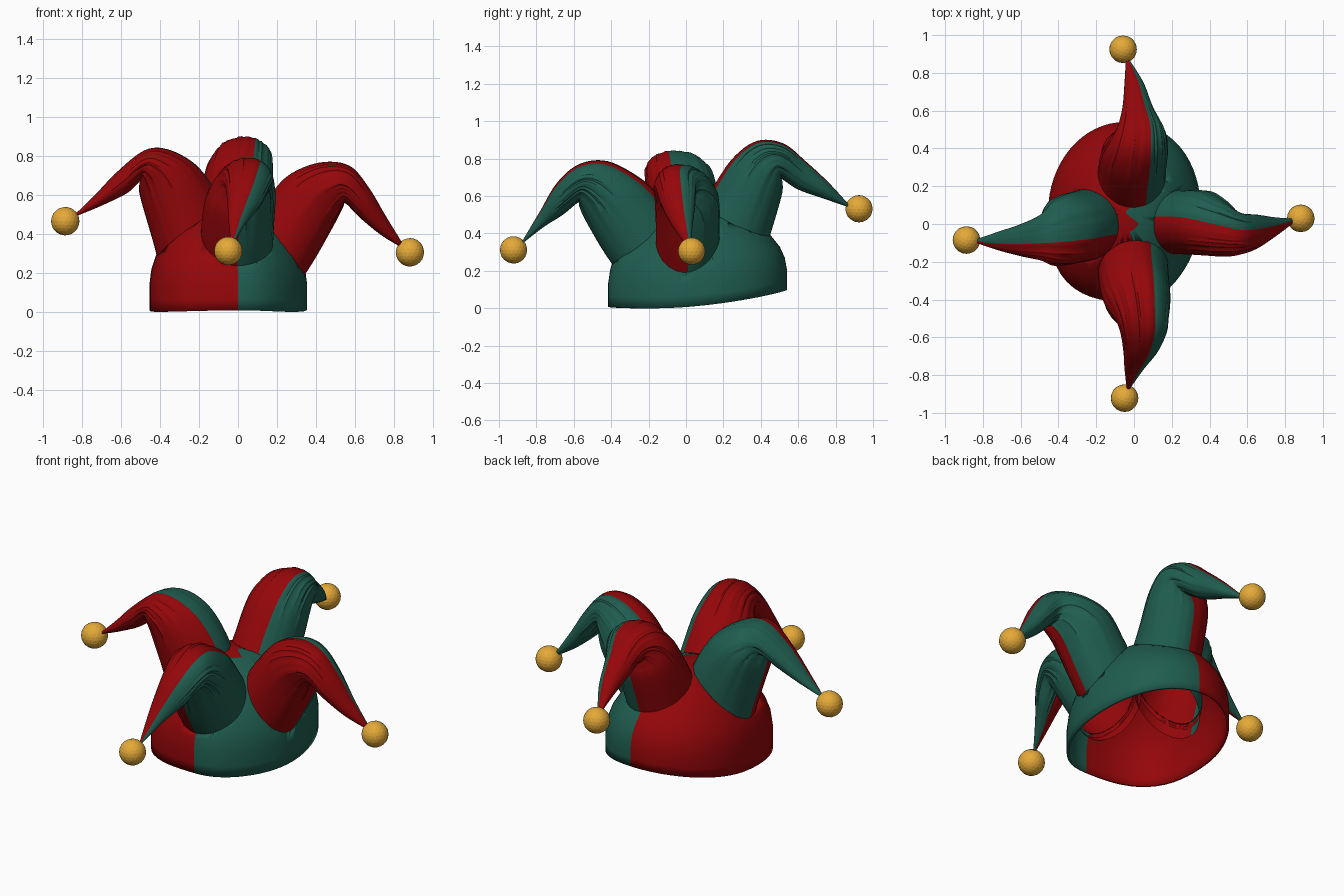
import bpy, bmesh, math, random
from mathutils import Vector

if "Cube" in bpy.data.objects:
    bpy.data.objects.remove(bpy.data.objects["Cube"])

random.seed(4)


def material(name, col):
    m = bpy.data.materials.new(name)
    m.diffuse_color = (*col, 1)
    m.use_nodes = True
    m.node_tree.nodes["Principled BSDF"].inputs["Base Color"].default_value = m.diffuse_color
    return m


RED = material("red_cloth", (0.30, 0.002, 0.003))
GREEN = material("green_cloth", (0.014, 0.11, 0.078))
GOLD = material("gold", (0.78, 0.4, 0.04))


def finish(bm, name, mats, angle=40):
    me = bpy.data.meshes.new(name)
    bmesh.ops.recalc_face_normals(bm, faces=bm.faces[:])
    bm.to_mesh(me)
    bm.free()
    for m in mats:
        me.materials.append(m)
    ob = bpy.data.objects.new(name, me)
    bpy.context.collection.objects.link(ob)
    if angle:
        bpy.ops.object.select_all(action='DESELECT')
        ob.select_set(True)
        bpy.context.view_layer.objects.active = ob
        bpy.ops.object.shade_smooth_by_angle(angle=math.radians(angle))
    return ob


def skin(bm, rings, is_red):
    # Bridge neighbouring rings and colour each strip by its column
    n = len(rings[0])
    for r0, r1 in zip(rings, rings[1:]):
        for i in range(n):
            j = (i + 1) % n
            f = bm.faces.new((r0[i], r0[j], r1[j], r1[i]))
            f.material_index = 0 if is_red(2 * math.pi * (i + 0.5) / n) else 1


def smooth_path(keys, steps):
    # Catmull-Rom interpolation of the horn sections
    k = [keys[0]] + keys + [keys[-1]]
    out = []
    for i in range(1, len(k) - 2):
        for s in range(steps):
            t = s / steps
            out.append([0.5 * (2 * b + (c - a) * t + (2 * a - 5 * b + 4 * c - d) * t * t
                               + (3 * b - a - 3 * c + d) * t ** 3)
                        for a, b, c, d in zip(k[i - 1], k[i], k[i + 1], k[i + 2])])
    out.append(list(keys[-1]))
    return out


# Cap: hollow dome with a raised back rim, fuller at the front left
bm = bmesh.new()
profile = [(1.0, 0.0), (1.0, 0.06), (1.0, 0.13), (0.975, 0.21), (0.92, 0.28), (0.83, 0.345),
           (0.72, 0.41), (0.58, 0.47), (0.42, 0.515), (0.22, 0.545), (0.02, 0.553)]
N = 64
rings = []
for r, z in profile:
    ring = []
    for i in range(N):
        a = 2 * math.pi * i / N + math.pi / 2
        u, v = math.cos(a), math.sin(a)
        rim = (0.012 + 0.045 * v + 0.04 * v * v) * (1 - z / 0.56)
        bulge = max(0, 2 * u * v) ** 2 * (0.09 if u < 0 else 0.025)
        x = -0.05 + 0.405 * r * u * (1 + bulge) + 0.05 * max(0, -v) ** 6 * r
        ring.append(bm.verts.new((x, 0.062 + 0.478 * r * v * (1 + bulge), z + rim)))
    rings.append(ring)
skin(bm, rings, lambda a: a < math.pi)
bm.faces.new(rings[-1])
cap = finish(bm, "cap", [RED, GREEN])
# Keep the colour seam on x = 0
for p in cap.data.polygons:
    p.material_index = 0 if p.center.x < -0.01 else 1
sol = cap.modifiers.new("thickness", 'SOLIDIFY')
sol.thickness = 0.015
sol.offset = -1


def horn(name, out, lat, keys, bell, split):
    # Section: underside (s, z), upper side (s, z), sideways centre, half width
    out, lat, up = Vector(out), Vector(lat), Vector((0, 0, 1))
    cols = 72
    folds = [random.uniform(-1, 1) for _ in range(cols)]
    secs = smooth_path(keys, 6)

    def section(mesh, q, scale, shift=Vector()):
        a_s, a_z, b_s, b_z, c, w = secs[q]
        a, b = out * a_s + up * a_z, out * b_s + up * b_z
        mid, half = (a + b) / 2 + lat * c + shift, (b - a) / 2
        amp = 0.03 * math.sin(math.pi * q / (len(secs) - 1)) ** 2
        ring = []
        for i in range(cols):
            t = 2 * math.pi * i / cols
            k = scale * (1 + amp * folds[i])
            ring.append(mesh.verts.new(mid + (half * math.cos(t) + lat * w * math.sin(t)) * k))
        return ring

    bm = bmesh.new()
    rings = [section(bm, q, 1) for q in range(len(secs))]
    skin(bm, rings, lambda t: t > math.pi or t < split if split > 0
         else math.pi < t < 2 * math.pi + split)
    bm.faces.new(rings[-1])
    finish(bm, name + "_horn", [RED, GREEN], 28)

    # Opening from the cap into the horn
    bm = bmesh.new()
    inward = out * -0.05 + up * -0.07
    rings = [section(bm, 0, 0.95, inward)] + [section(bm, q, 0.95) for q in range(0, 13, 3)]
    skin(bm, rings, lambda t: t > math.pi)
    bm.faces.new(rings[0])
    bm.faces.new(rings[-1])
    cutter = finish(bm, name + "_cutter", [RED, GREEN])
    cutter.hide_render = True
    cutter.hide_viewport = True
    cut = cap.modifiers.new(name + "_opening", 'BOOLEAN')
    cut.operation = 'DIFFERENCE'
    cut.solver = 'EXACT'
    cut.object = cutter

    # Faceted bell on the tip
    bm = bmesh.new()
    bmesh.ops.create_icosphere(bm, subdivisions=3, radius=0.073)
    bmesh.ops.translate(bm, verts=bm.verts[:], vec=bell)
    finish(bm, name + "_bell", [GOLD], 0)


# Four drooping horns
horn("left", (-1, 0, 0), (0, 1, 0), [
    (.40, .20, .06, .49, 0, .19), (.43, .34, .12, .63, -.01, .19),
    (.50, .59, .22, .76, -.03, .185), (.505, .66, .36, .835, -.05, .165),
    (.505, .67, .48, .83, -.07, .12), (.57, .61, .62, .72, -.085, .085),
    (.70, .545, .73, .605, -.09, .05), (.84, .487, .84, .497, -.09, .008)],
    (-0.887, -0.085, 0.465), -0.25)
horn("right", (1, 0, 0), (0, 1, 0), [
    (.33, .17, .08, .48, .01, .17), (.40, .28, .15, .58, .01, .17),
    (.50, .46, .26, .70, .005, .17), (.54, .54, .42, .765, -.025, .145),
    (.555, .555, .57, .75, -.05, .11), (.63, .48, .67, .64, -.04, .09),
    (.74, .39, .76, .49, -.015, .05), (.85, .325, .855, .335, .02, .008)],
    (0.883, 0.03, 0.305), 0.2)
horn("front", (0, -1, 0), (1, 0, 0), [
    (.37, .20, .06, .49, -.005, .185), (.45, .32, .15, .61, 0, .185),
    (.54, .48, .25, .70, .015, .175), (.57, .55, .42, .785, .04, .14),
    (.58, .565, .57, .77, .05, .12), (.66, .50, .69, .67, .035, .09),
    (.76, .435, .78, .52, .0, .05), (.87, .35, .875, .36, -.03, .008)],
    (-0.05, -0.922, 0.312), 0.5)
horn("back", (0, 1, 0), (1, 0, 0), [
    (.40, .24, .06, .50, -.015, .185), (.44, .36, .14, .64, -.01, .18),
    (.51, .60, .25, .80, .005, .175), (.515, .675, .38, .893, .025, .15),
    (.515, .69, .52, .88, .035, .12), (.60, .635, .64, .785, .02, .08),
    (.74, .585, .76, .675, 0, .05), (.87, .54, .875, .55, -.035, .008)],
    (-0.058, 0.925, 0.532), 0.4)
